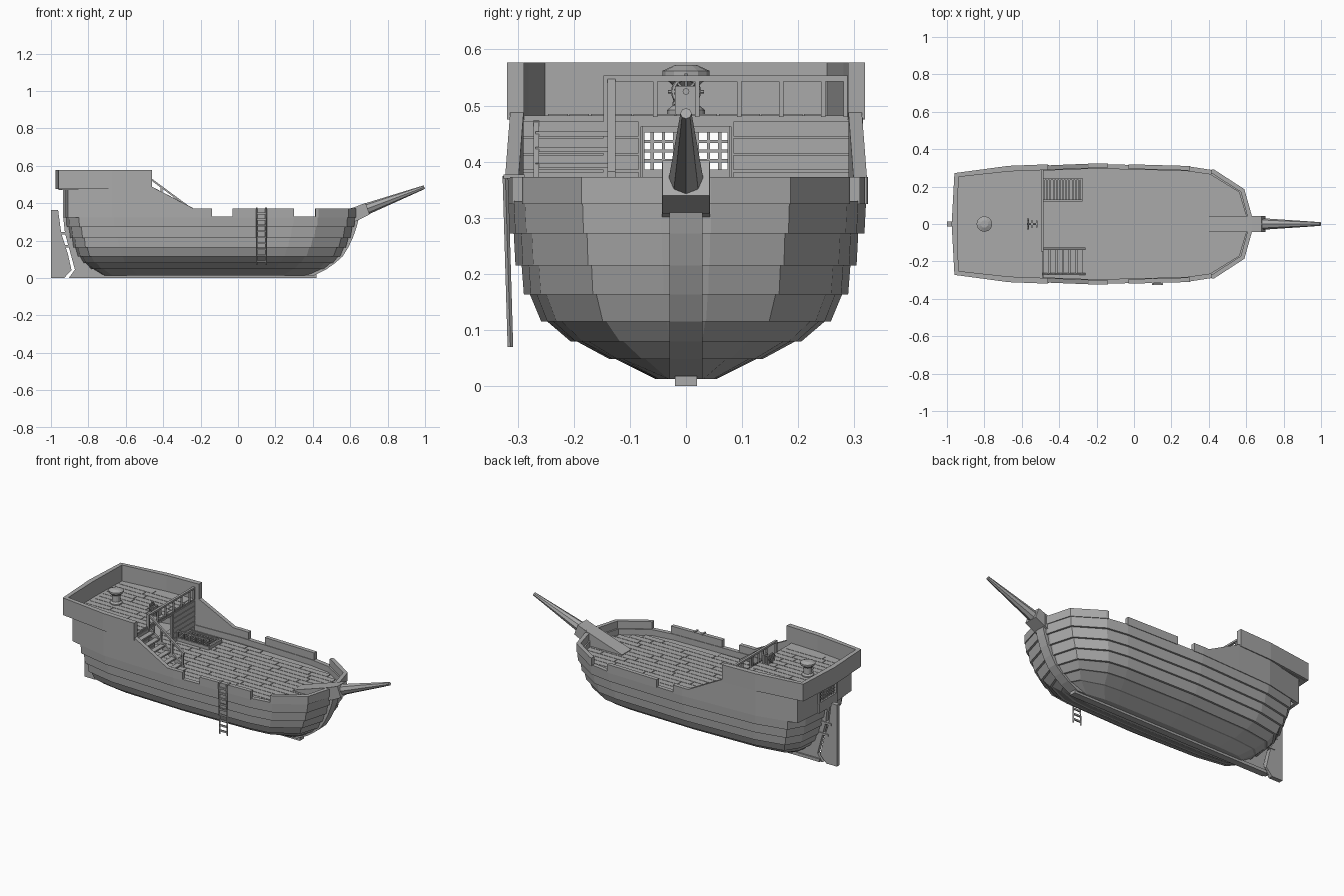
import bpy, bmesh, math, random
from mathutils import Vector

random.seed(4)
if "Cube" in bpy.data.objects:
    bpy.data.objects.remove(bpy.data.objects["Cube"])

grey = bpy.data.materials.new("plain_grey")
grey.use_nodes = True
grey.diffuse_color = (0.4, 0.4, 0.4, 1)
grey.node_tree.nodes["Principled BSDF"].inputs["Base Color"].default_value = (0.4, 0.4, 0.4, 1)


def finish(name, bm, mirror=False):
    bmesh.ops.recalc_face_normals(bm, faces=bm.faces)
    me = bpy.data.meshes.new(name)
    bm.to_mesh(me)
    bm.free()
    me.materials.append(grey)
    ob = bpy.data.objects.new(name, me)
    bpy.context.collection.objects.link(ob)
    if mirror:
        mod = ob.modifiers.new("mirror", 'MIRROR')
        mod.use_axis = (False, True, False)
        mod.use_mirror_merge = False
    return ob


def boxes(name, spans):
    bm = bmesh.new()
    for lo, hi in spans:
        for v in bmesh.ops.create_cube(bm, size=1)["verts"]:
            v.co = [(a + b) / 2 + c * (b - a) for a, b, c in zip(lo, hi, v.co)]
    return finish(name, bm)


def loft(bm, rings):
    rows = [[bm.verts.new(p) for p in r] for r in rings]
    n = len(rows[0])
    for a, b in zip(rows, rows[1:]):
        for i in range(n):
            j = (i + 1) % n
            bm.faces.new((a[i], a[j], b[j], b[i]))
    bm.faces.new(rows[0][::-1])
    bm.faces.new(rows[-1])


def prism(name, pts, y0, y1):
    """Side profile in x, z stretched from y0 to y1."""
    bm = bmesh.new()
    loft(bm, [[(x, y, z) for x, z in pts] for y in (y0, y1)])
    return finish(name, bm)


def rod(name, a, b, r1, r2, sides=8):
    a, b = Vector(a), Vector(b)
    bm = bmesh.new()
    bmesh.ops.create_cone(bm, cap_ends=True, segments=sides, radius1=r1, radius2=r2, depth=(b - a).length)
    rot = (b - a).to_track_quat('Z', 'Y')
    for v in bm.verts:
        v.co = rot @ v.co + (a + b) / 2
    return finish(name, bm)


def wall(name, path, z0, tops, t=0.024):
    """Starboard wall along a plan path, thickened inboard and mirrored to port."""
    pts = [Vector(p) for p in path]
    rings = []
    for i, p in enumerate(pts):
        d1 = (pts[i] - pts[max(i - 1, 0)]).normalized()
        d2 = (pts[min(i + 1, len(pts) - 1)] - pts[i]).normalized()
        d = (d1 + d2).normalized()
        q = p + Vector((-d.y, d.x)) * t
        rings.append([(p.x, p.y, z0), (p.x, p.y, tops[i]), (q.x, q.y, tops[i]), (q.x, q.y, z0)])
    bm = bmesh.new()
    loft(bm, rings)
    return finish(name, bm, True)


# Plan outline of the hull at its widest, one side
WIDE = .324
PLAN = [(-.93, 0), (-.915, .17), (-.86, .264), (-.67, .305), (-.2, WIDE),
        (.3, .31), (.43, .29), (.59, .186), (.63, .045)]


def half_width(x):
    for (xa, ya), (xb, yb) in zip(PLAN, PLAN[1:]):
        if xa <= x <= xb:
            return ya + (yb - ya) * (x - xa) / (xb - xa)
    return 0


def ring(z, stern, bow, w, out=0.0):
    c, k = -.2, (w + out) / WIDE
    pts = []
    for x, y in PLAN:
        sx = (stern - out - c) / (-.93 - c) if x < c else (bow + out - c) / (.63 - c)
        pts.append((c + (x - c) * sx, y * k, z))
    return pts + [(x, -y, z) for x, y, z in pts[:0:-1]]


# Hull of overlapping strakes: height, stern x, bow x, half width
LEVELS = [(.013, -.72, .38, .055), (.048, -.775, .45, .125), (.08, -.815, .495, .195),
          (.115, -.845, .535, .247), (.163, -.87, .565, .278), (.215, -.887, .59, .293),
          (.272, -.905, .61, .307), (.33, -.92, .625, .321)]
rings = []
for low, high in zip(LEVELS, LEVELS[1:]):
    rings += [ring(*low, out=.011 if low != LEVELS[0] else 0), ring(*high)]
DECK = .295
rings += [ring(*LEVELS[-1], out=-.025), ring(DECK, *LEVELS[-1][1:], out=-.025)]
bm = bmesh.new()
loft(bm, rings)
finish("hull", bm)


# Bulwarks with gaps at the gun ports
def side_path(x0, x1):
    xs = [x0] + [x for x, y in PLAN if x0 < x < x1] + [x1]
    return [(x, -half_width(x)) for x in xs]


for name, x0, x1 in (("waist_bulwark", -.24, -.14), ("middle_bulwark", -.03, .3)):
    path = side_path(x0, x1)
    wall(name, path, .325, [.373] * len(path))
path = side_path(.415, .63) + [(.632, 0)]
wall("bow_bulwark", path, .325, [.373] * len(path))
wall("sloped_bulwark", side_path(-.46, -.24), .325, [.488, .373])

# Stern cabin and raised bulwark
wall("cabin_wall", [(-.925, -.08), (-.91, -.252), (-.67, -.305), (-.455, -.315)], .325, [.478] * 4)
wall("poop_bulwark", [(-.975, 0), (-.96, -.272), (-.67, -.311), (-.46, -.319)], .475, [.577] * 4, .03)
floor = [(-.96, 0), (-.945, .26), (-.67, .298), (-.49, .306)]
floor = floor + [(x, -y) for x, y in floor[:0:-1]]
bm = bmesh.new()
loft(bm, [[(x, y, z) for x, y in floor] for z in (.472, .482)])
finish("poop_deck", bm)

# Cabin front with a doorway
boxes("cabin_front", [((-.502, s * .19 - .11, DECK), (-.488, s * .19 + .11, .475)) for s in (-1, 1)]
      + [((-.502, -.08, .463), (-.488, .08, .475))])
boxes("cabin_front_planks", [((-.49, s * .19 - .105, DECK + i * .03), (-.484, s * .19 + .105, DECK + i * .03 + .027))
                             for s in (-1, 1) for i in range(6)])

# Stern lattice window
boxes("stern_window_frame", [((-.935, -.085, .325), (-.91, .085, .386)), ((-.935, -.085, .452), (-.91, .085, .475))]
      + [((-.935, s * .08 - .006, .38), (-.91, s * .08 + .006, .46)) for s in (-1, 1)])
boxes("stern_window_lattice",
      [((-.927, y - .003, .38), (-.92, y + .003, .46)) for y in [-.06 + .02 * i for i in range(7)]]
      + [((-.927, -.08, z - .003), (-.92, .08, z + .003)) for z in (.402, .419, .436)])


# Deck planking in staggered lengths
def planking(name, z, x0, end):
    spans = []
    for i in range(-7, 8):
        y = i * .038
        x, stop = x0, end
        while stop > x0 and half_width(stop) - .035 < abs(y) + .018:
            stop -= .01
        while x < stop - .02:
            nx = min(stop, x + random.uniform(.15, .35))
            spans.append(((x, y - .0175, z), (nx - .004, y + .0175, z + .004)))
            x = nx
    boxes(name, spans)


planking("main_deck_planks", DECK, -.6, .6)
planking("poop_deck_planks", .481, -.93, -.49)

# Keel, stem, skeg and rudder
boxes("keel", [((-.89, -.02, 0), (.42, .02, .018))])
bow = [(x, z) for z, s, x, w in LEVELS]
prism("stem", [(x + .024, z) for x, z in bow] + [(x - .04, z) for x, z in bow[::-1]], -.029, .029)
prism("skeg", [(-.905, 0), (-.872, .045), (-.895, .13), (-.925, .24), (-.935, .33),
               (-.88, .33), (-.84, .15), (-.7, .01)], -.012, .012)
prism("rudder", [(-1, 0), (-.93, 0), (-.89, .042), (-.91, .13), (-.945, .24), (-.962, .365), (-1, .365)],
      -.013, .013)
boxes("rudder_hinges", [((x, -.017, z - .006), (x + .075, .017, z + .006)) for x, z in ((-.945, .17), (-.965, .24))])

# Bowsprit and its bed
prism("bowsprit_bed", [(.39, .303), (.64, .385), (.64, .31), (.6, .29), (.39, .29)], -.043, .043)
prism("bowsprit_block", [(.63, .382), (.682, .402), (.704, .34), (.64, .308)], -.042, .042)
rod("bowsprit", (.67, 0, .363), (.996, 0, .486), .032, .01)

# Boarding ladder on the starboard side
for x in (.1, .15):
    rod("ladder_rail", (x, -.313, .07), (x, -.322, .375), .005, .005, 4)
boxes("ladder_rungs", [((.1, -.317 - .001 * i, .085 + .032 * i), (.15, -.31 - .001 * i, .095 + .032 * i))
                       for i in range(9)])
boxes("ladder_hooks", [((x - .005, -.325, .37), (x + .005, -.288, .377)) for x in (.1, .15)])

# Stairs to the poop deck with handrail
boxes("stair_treads", [((-.485 + .036 * i, -.268, .445 - .028 * i), (-.455 + .036 * i, -.135, .454 - .028 * i))
                       for i in range(6)])
for y in (-.272, -.138):
    prism("stair_stringer", [(-.49, .475), (-.26, .305), (-.26, .295), (-.295, .295), (-.49, .435)], y, y + .01)
prism("stair_handrail", [(-.49, .553), (-.26, .383), (-.26, .371), (-.49, .541)], -.14, -.126)
boxes("stair_posts", [((x - .005, -.138, z), (x + .005, -.128, z + .09))
                      for x, z in ((-.41, .4), (-.34, .345), (-.27, .295))])

# Poop rail
boxes("poop_rail", [((-.497, -.147, .543), (-.483, .292, .554)),
                    ((-.497, -.147, DECK), (-.483, -.134, .554))])
boxes("poop_balusters", [((-.495, y - .004, .48), (-.485, y + .004, .545))
                         for y in [-.055 + .075 * i for i in range(5)] + [.285]])

# Deck hatch with grating and a low guard rail
boxes("hatch_frame", [((-.485, y, DECK), (-.275, y + .01, .318)) for y in (.12, .235)]
      + [((x, .12, DECK), (x + .01, .245, .318)) for x in (-.485, -.285)])
boxes("hatch_bars", [((x, .125, .303), (x + .008, .24, .314)) for x in [-.468 + .017 * i for i in range(11)]])
boxes("hatch_rail", [((-.49, .12, .352), (-.275, .13, .36))]
      + [((x, .121, .31), (x + .007, .129, .355)) for x in [-.485 + .04 * i for i in range(6)]])

# Capstan
bm = bmesh.new()
profile = [(.034, .48), (.034, .492), (.024, .5), (.022, .535), (.042, .552), (.042, .562), (.02, .572)]
loft(bm, [[(-.8 + r * math.cos(k * math.pi / 6), r * math.sin(k * math.pi / 6), z) for k in range(12)]
          for r, z in profile])
finish("capstan", bm)

# Steering wheel on its stand
boxes("wheel_stand", [((x, -.02, .48), (x + .01, .02, .535)) for x in (-.55, -.525)])
rod("wheel_axle", (-.572, 0, .525), (-.512, 0, .525), .006, .006)
for k in range(4):
    c, s = .032 * math.cos(k * math.pi / 4), .032 * math.sin(k * math.pi / 4)
    rod("wheel_spoke", (-.566, -c, .525 - s), (-.566, c, .525 + s), .003, .003, 6)
bpy.ops.mesh.primitive_torus_add(major_segments=16, minor_segments=6, major_radius=.023, minor_radius=.004,
                                 location=(-.566, 0, .525), rotation=(0, math.pi / 2, 0))
bpy.context.object.name = "wheel_rim"
bpy.context.object.data.materials.append(grey)
